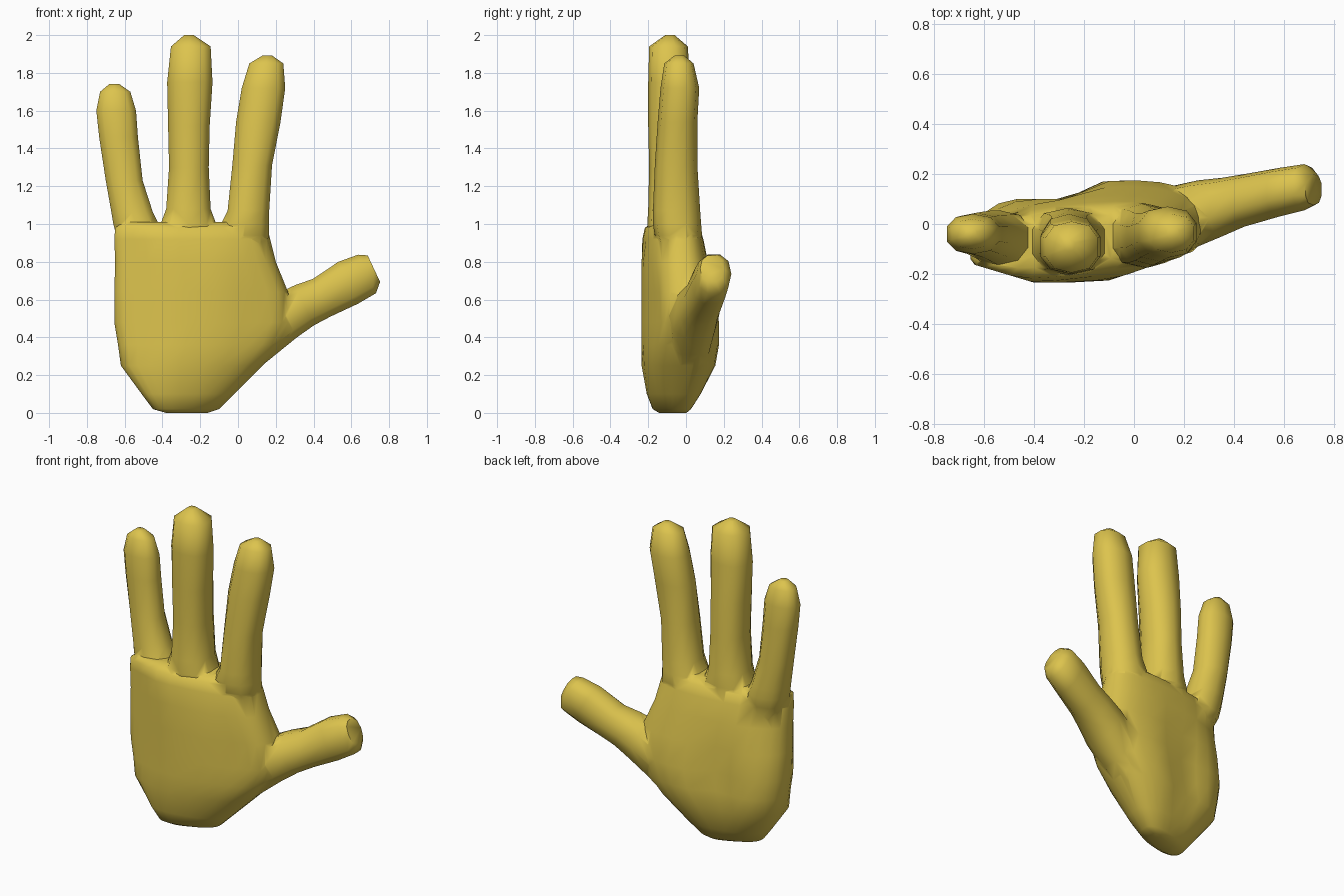
import bpy, bmesh, math
from mathutils import Vector

skin = bpy.data.materials.new("mustard yellow")
skin.diffuse_color = (0.72, 0.55, 0.075, 1)

X, Y, Z = Vector((1, 0, 0)), Vector((0, 1, 0)), Vector((0, 0, 1))


def spow(v, p):
    return math.copysign(abs(v) ** p, v)


def palm_limit(x, y):
    """Flat little-finger side and raised thumb side on the back, bevelled front."""
    t = min(max((x + 0.26) / 0.16, 0), 1)
    back = 0.10 + 0.075 * t * t * (3 - 2 * t)
    front = -0.235 + 0.35 * max(x + 0.12, 0) + 0.3 * max(-0.4 - x, 0)
    return max(min(y, back), front)


def loft(name, rows, sides, power=0.85, shear=0.0, limit=None, across=X, along=Z):
    """Skin closed rings; each row is (position along, x0, x1, y0, y1)."""
    bm = bmesh.new()
    rings = []
    for s, x0, x1, y0, y1 in rows:
        ring = []
        for i in range(sides):
            a = 2 * math.pi * (i + 0.5) / sides
            u, v = spow(math.cos(a), power), spow(math.sin(a), power)
            x = (x0 + x1) / 2 + u * (x1 - x0) / 2 / math.cos(math.pi / sides) ** power
            y = (y0 + y1) / 2 + v * (y1 - y0) / 2 + shear * u
            if limit:
                y = limit(x, y)
            ring.append(bm.verts.new(across * x + Y * y + along * s))
        rings.append(ring)
    for a, b in zip(rings, rings[1:]):
        for i in range(sides):
            j = (i + 1) % sides
            bm.faces.new((a[i], a[j], b[j], b[i]))
    bm.faces.new(rings[0])
    bm.faces.new(rings[-1])
    bmesh.ops.recalc_face_normals(bm, faces=bm.faces)
    mesh = bpy.data.meshes.new(name)
    bm.to_mesh(mesh)
    bm.free()
    mesh.materials.append(skin)
    ob = bpy.data.objects.new(name, mesh)
    bpy.context.collection.objects.link(ob)
    return ob


# Palm, from the wrist stump up to the webs between the fingers
hand = loft("hand", [
    (0.00, -0.38, -0.16, -0.12, -0.02),
    (0.02, -0.45, -0.10, -0.16, 0.01),
    (0.10, -0.51, -0.02, -0.195, 0.065),
    (0.25, -0.62, 0.13, -0.23, 0.145),
    (0.36, -0.635, 0.23, -0.235, 0.165),
    (0.48, -0.655, 0.29, -0.235, 0.165),
    (0.64, -0.655, 0.265, -0.235, 0.14),
    (0.80, -0.65, 0.20, -0.235, 0.105),
    (0.92, -0.655, 0.17, -0.22, 0.08),
    (0.98, -0.65, 0.155, -0.205, 0.06),
    (1.01, -0.61, 0.12, -0.16, 0.02),
], 28, 0.8, 0.045, palm_limit)

# Fingers, with roots tapering into the palm
little = loft("little_finger", [
    (0.80, -0.58, -0.42, -0.12, 0.0),
    (0.94, -0.645, -0.41, -0.165, 0.05),
    (1.00, -0.66, -0.42, -0.165, 0.055),
    (1.06, -0.67, -0.45, -0.155, 0.055),
    (1.23, -0.70, -0.505, -0.135, 0.05),
    (1.46, -0.735, -0.53, -0.125, 0.045),
    (1.60, -0.75, -0.54, -0.12, 0.04),
    (1.70, -0.73, -0.57, -0.10, 0.02),
    (1.742, -0.68, -0.63, -0.065, -0.015),
], 10)
middle = loft("middle_finger", [
    (0.80, -0.33, -0.20, -0.15, 0.0),
    (0.94, -0.42, -0.10, -0.20, 0.06),
    (1.00, -0.41, -0.115, -0.205, 0.065),
    (1.08, -0.38, -0.145, -0.20, 0.06),
    (1.30, -0.365, -0.155, -0.195, 0.05),
    (1.52, -0.37, -0.15, -0.20, 0.04),
    (1.75, -0.375, -0.135, -0.20, 0.02),
    (1.94, -0.355, -0.145, -0.195, 0.01),
    (2.00, -0.285, -0.235, -0.11, -0.06),
], 10)
index = loft("index_finger", [
    (0.80, 0.0, 0.12, -0.11, 0.05),
    (0.94, -0.10, 0.165, -0.165, 0.085),
    (1.00, -0.09, 0.165, -0.175, 0.08),
    (1.07, -0.055, 0.165, -0.175, 0.075),
    (1.31, -0.03, 0.18, -0.165, 0.06),
    (1.54, -0.01, 0.225, -0.15, 0.06),
    (1.72, 0.02, 0.25, -0.135, 0.07),
    (1.85, 0.06, 0.24, -0.115, 0.04),
    (1.892, 0.13, 0.18, -0.06, -0.01),
], 10)

# Thumb, leaning outward along its own axis, with a broad root in the palm
thumb = loft("thumb", [
    (0.17, 0.16, 0.36, -0.08, 0.12),
    (0.31, 0.195, 0.46, -0.10, 0.15),
    (0.45, 0.23, 0.485, -0.09, 0.175),
    (0.56, 0.25, 0.485, -0.05, 0.185),
    (0.66, 0.255, 0.475, -0.01, 0.20),
    (0.82, 0.255, 0.50, 0.03, 0.225),
    (0.93, 0.265, 0.49, 0.055, 0.24),
    (0.975, 0.31, 0.465, 0.075, 0.20),
], 10, across=Vector((-0.423, 0, 0.906)), along=Vector((0.906, 0, 0.423)))

# Fuse all parts into one skin
bpy.context.view_layer.objects.active = hand
for part in (little, middle, index, thumb):
    mod = hand.modifiers.new("join_" + part.name, "BOOLEAN")
    mod.operation, mod.solver, mod.object = "UNION", "EXACT", part
    bpy.ops.object.modifier_apply(modifier=mod.name)
    bpy.data.objects.remove(part)

# Smooth skin with crisp creases
hand.select_set(True)
bpy.ops.object.shade_smooth_by_angle(angle=math.radians(60))
